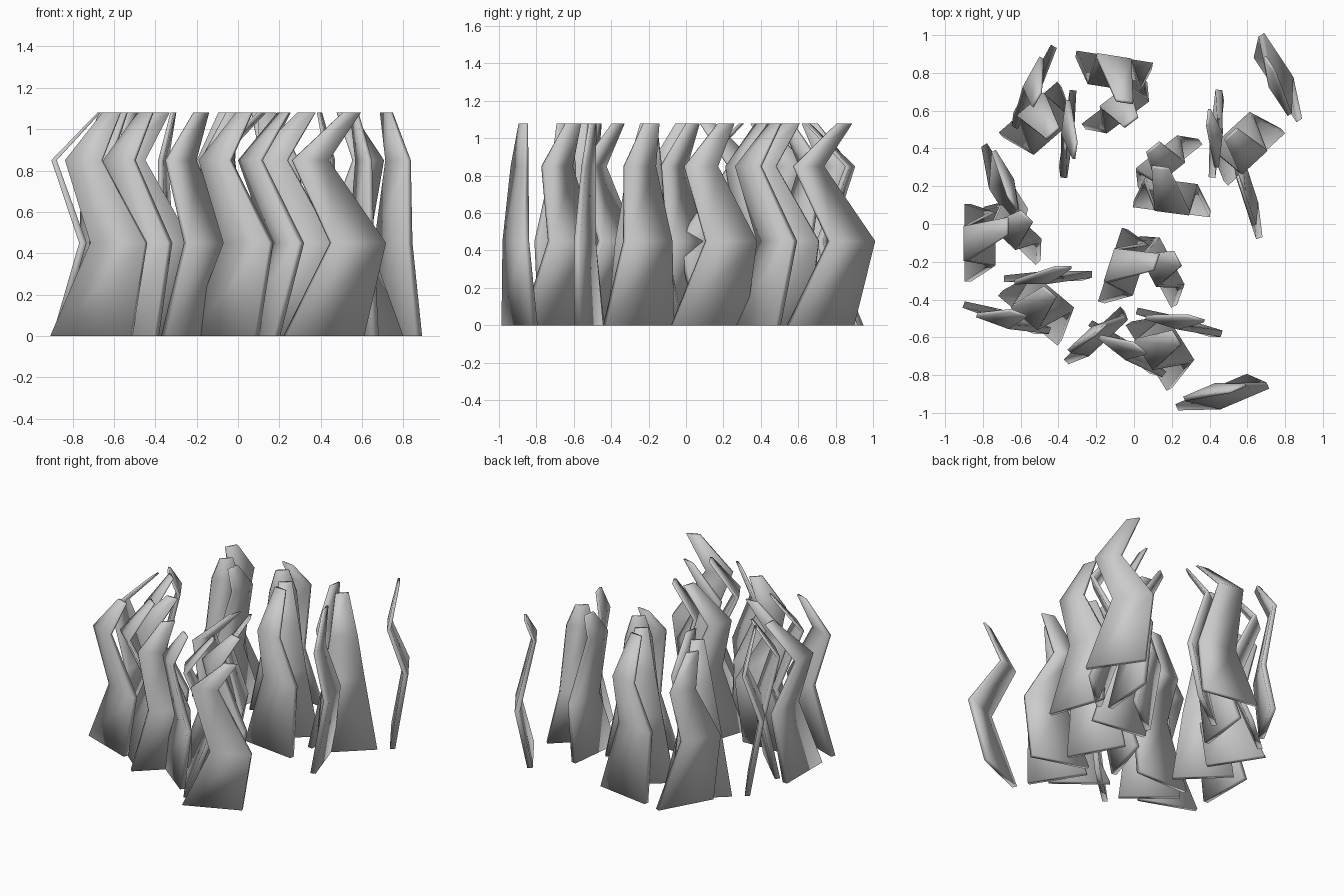
import bpy, bmesh, math
from mathutils import Vector, Matrix

if "Cube" in bpy.data.objects:
    bpy.data.objects.remove(bpy.data.objects["Cube"])

# Blade levels: height, half width, half thickness, sideways drift, share of side bend
LEVELS = [(0.0, 0.205, 0.018, 0.0, 0), (0.45, 0.14, 0.018, -0.02, 1),
          (0.85, 0.092, 0.013, 0.0, 0.1), (1.08, 0.045, 0.008, 0.02, 0.7)]

# One tuft: name, base x, base y, width angle, wave offsets at upper levels, side bend
TUFT = [
    ("single_blade", 0.525, -0.67, 23, (0.165, -0.065, 0.135), 0),
    ("wide_blade", 0.0, 0.0, 72, (0.13, -0.01, 0.225), 0),
    ("inner_blade", 0.226, -0.034, -62, (0.07, -0.03, 0.11), 0.07),
    ("side_blade", 0.32, -0.30, -17, (0.12, -0.06, 0.12), 0),
    ("middle_blade", 0.04, -0.43, -38, (0.12, -0.04, 0.10), -0.04),
    ("outer_blade", 0.19, -0.48, -58, (0.15, -0.02, 0.14), 0.11),
]

# Tuft copies: x, y, rotation
COPIES = [(-0.11, -0.22, 0), (0.20, 0.08, 100.6), (-0.88, -0.10, 18), (-0.105, 0.868, -81)]


def blade(name, base, angle, wave, side, wave_angle):
    """Flat, bent, tapering strip with a box cross-section."""
    u = Vector((math.cos(angle), math.sin(angle), 0))
    v = Vector((-u.y, u.x, 0))
    spin = Matrix.Rotation(wave_angle, 3, 'Z')
    bm = bmesh.new()
    rings = []
    for (z, w, t, drift, share), off in zip(LEVELS, (0.0,) + wave):
        c = base + spin @ Vector((off, drift + side * share, z))
        rings.append([bm.verts.new(c + u * w * a + v * t * b)
                      for a, b in ((-1, -1), (1, -1), (1, 1), (-1, 1))])
    for lo, hi in zip(rings, rings[1:]):
        for i in range(4):
            j = (i + 1) % 4
            bm.faces.new((lo[i], lo[j], hi[j], hi[i]))
    bm.faces.new(rings[0][::-1])
    bm.faces.new(rings[-1])
    # Soft shading all round
    for f in bm.faces:
        f.smooth = True
    mesh = bpy.data.meshes.new(name)
    bm.to_mesh(mesh)
    bm.free()
    bpy.context.collection.objects.link(bpy.data.objects.new(name, mesh))


for k, (ox, oy, deg) in enumerate(COPIES):
    rot = math.radians(deg)
    for name, x, y, ang, wave, side in TUFT:
        base = Matrix.Rotation(rot, 3, 'Z') @ Vector((x, y, 0)) + Vector((ox, oy, 0))
        phi = math.radians(ang) + rot
        # Two blades are turned differently from their tuft
        if k == 1 and name == "middle_blade":
            base, phi, side = Vector((0.60, 0.12, 0)), math.radians(108), 0
        if k == 2 and name == "single_blade":
            base, phi, wave = Vector((-0.21, -0.59, 0)), math.radians(43), (0.06, -0.07, 0.04)
        blade(f"{name}_{k + 1}", base, phi, wave, side, rot)
